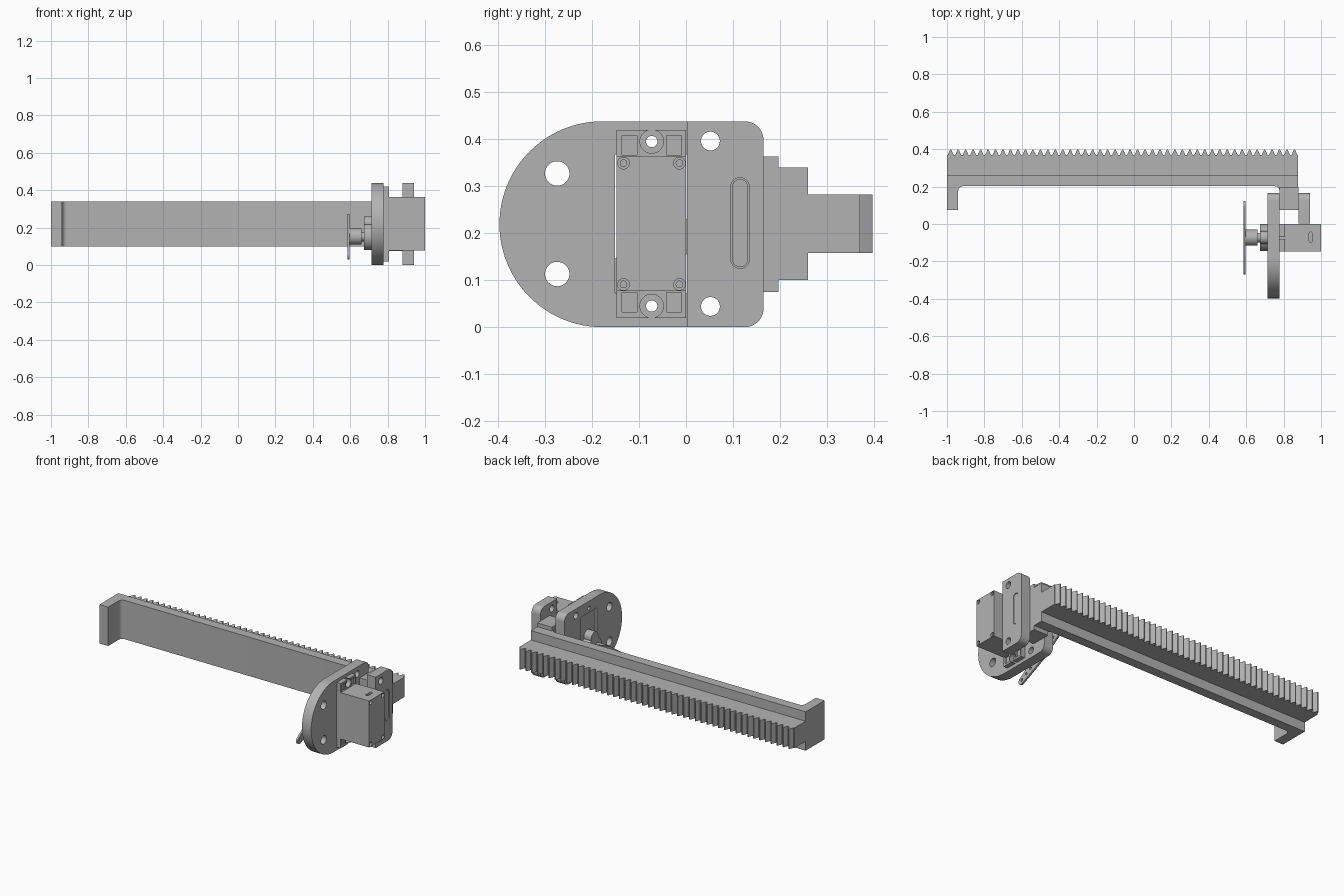
import bpy, bmesh
from math import sin, cos, pi, radians, atan2, hypot
from mathutils import Vector

cube = bpy.data.objects.get("Cube")
if cube:
    bpy.data.objects.remove(cube)

grey = bpy.data.materials.new("plain grey")
grey.use_nodes = True
grey.diffuse_color = (0.45, 0.45, 0.45, 1)
grey.node_tree.nodes["Principled BSDF"].inputs["Base Color"].default_value = (0.45, 0.45, 0.45, 1)
parts = []


def arc(c, r, start, end, n=12):
    return [(c[0] + r * cos(radians(start + (end - start) * i / n)),
             c[1] + r * sin(radians(start + (end - start) * i / n))) for i in range(n + 1)]


def circle(c, r, n=32):
    return arc(c, r, 0, 360, n)[:-1]


def rect(u0, u1, v0, v1):
    return [(u0, v0), (u1, v0), (u1, v1), (u0, v1)]


def stadium(a, b, ra, rb):
    """Outline around two round ends of radius ra and rb."""
    t = atan2(b[1] - a[1], b[0] - a[0]) * 180 / pi
    return arc(a, ra, t + 90, t + 270) + arc(b, rb, t - 90, t + 90)


def prism(name, outline, axis, lo, hi):
    """Extrude an outline: (y, z) along x, or (x, y) along z."""
    place = (lambda p: (lo, *p)) if axis == "x" else (lambda p: (*p, lo))
    bm = bmesh.new()
    face = bm.faces.new([bm.verts.new(place(p)) for p in outline])
    new = bmesh.ops.extrude_face_region(bm, geom=[face])["geom"]
    move = Vector((hi - lo, 0, 0)) if axis == "x" else Vector((0, 0, hi - lo))
    bmesh.ops.translate(bm, vec=move, verts=[v for v in new if isinstance(v, bmesh.types.BMVert)])
    bmesh.ops.recalc_face_normals(bm, faces=bm.faces)
    mesh = bpy.data.meshes.new(name)
    bm.to_mesh(mesh)
    bm.free()
    mesh.materials.append(grey)
    obj = bpy.data.objects.new(name, mesh)
    bpy.context.collection.objects.link(obj)
    parts.append(obj)
    return obj


def cut(obj, outline, axis, lo, hi):
    """Cut a prism out of an object."""
    tool = prism("cutter", outline, axis, lo, hi)
    tool.hide_render = True
    parts.remove(tool)
    mod = obj.modifiers.new("cut", "BOOLEAN")
    mod.operation, mod.solver, mod.object = "DIFFERENCE", "EXACT", tool
    graph = bpy.context.evaluated_depsgraph_get()
    graph.update()
    mesh = bpy.data.meshes.new_from_object(obj.evaluated_get(graph))
    obj.modifiers.clear()
    obj.data = mesh
    bpy.data.objects.remove(tool)


MID = 0.22           # mirror height of the mount and motor
SHAFT = (-0.073, 0.152)
sides = (-1, 1)

# Rack bar with a hooked foot at each end
prism("rack_bar", [(-1, 0.26), (-1, 0.075), (-0.94, 0.075)]
      + arc((-0.915, 0.177), 0.025, 180, 90, 6)
      + arc((0.753, 0.177), 0.025, 90, 0, 6)
      + [(0.778, 0.075), (0.878, 0.075), (0.878, 0.26)], "z", 0.10, 0.34)
prism("rack_foot", rect(0.075, 0.197, 0.075, 0.363), "x", 0.779, 0.879)

# Row of teeth
count = 47
pitch = 1.878 / count
teeth = [(-1, 0.255)]
for i in range(count):
    x = -1 + i * pitch
    teeth += [(x + pitch * f, y) for f, y in
              ((0.02, 0.37), (0.12, 0.37), (0.37, 0.393), (0.43, 0.397),
               (0.57, 0.397), (0.63, 0.393), (0.88, 0.37))]
teeth += [(0.878, 0.37), (0.878, 0.255)]
prism("rack_teeth", teeth, "z", 0.158, 0.282)

# Round-nosed mounting plate
corners = arc((0.125, 0.04), 0.04, -90, 0) + arc((0.125, 0.398), 0.04, 0, 90)
plate = prism("mount_plate", arc((-0.178, 0.219), 0.219, 90, 270, 48) + corners,
              "x", 0.715, 0.778)
cut(plate, rect(-0.151, 0.002, 0.073, 0.367), "x", 0.7, 0.8)

# Clamp plate on the far side of the rack foot
clamp = prism("clamp_plate", [(0.002, 0.438), (0.002, 0)] + corners, "x", 0.88, 0.94)
slot = stadium((0.115, 0.145), (0.115, 0.298), 0.02, 0.02)
cut(clamp, slot, "x", 0.87, 0.95)
prism("clamp_tongue", stadium((0.115, 0.145), (0.115, 0.298), 0.017, 0.017), "x", 0.87, 0.938)

for s in sides:
    cut(plate, circle((-0.274, MID + s * 0.107), 0.026), "x", 0.7, 0.8)
    cut(plate, circle((-0.073, MID + s * 0.175), 0.012), "x", 0.7, 0.8)
    for body in (plate, clamp):
        cut(body, circle((0.052, MID + s * 0.176), 0.02), "x", 0.7, 0.95)

# Motor case with screw pockets and a cable slot
case = prism("motor_case", rect(-0.148, 0, 0.077, 0.364), "x", 0.725, 1.0)
cut(case, stadium((0.945, -0.088), (0.945, -0.052), 0.009, 0.009), "z", 0.345, 0.38)
for s in sides:
    for y in (-0.133, -0.014):
        spot = (y, MID + s * 0.129)
        cut(case, circle(spot, 0.0125, 20), "x", 0.98, 1.01)
        prism("case_screw", circle(spot, 0.008, 20), "x", 0.97, 0.99)

# Motor ears with open screw notches and shallow pockets
for s, label in zip(sides, ("lower", "upper")):
    inner, outer = sorted((MID + s * 0.14, MID + s * 0.2))
    ear = prism(label + "_motor_ear", rect(-0.148, 0, inner, outer), "x", 0.779, 0.806)
    hole = MID + s * 0.175
    cut(ear, circle((-0.073, hole), 0.025), "x", 0.77, 0.82)
    gap = sorted((hole, MID + s * 0.21))
    cut(ear, rect(-0.08, -0.066, *gap), "x", 0.77, 0.82)
    pocket = sorted((MID + s * 0.146, MID + s * 0.188))
    for y in (-0.136, -0.042):
        cut(ear, rect(y, y + 0.032, *pocket), "x", 0.797, 0.82)

# Gear tower, shaft and hub
prism("gear_tower", circle(SHAFT, 0.072, 40), "x", 0.675, 0.73)
prism("idler_tower", circle((SHAFT[0], 0.225), 0.035), "x", 0.675, 0.73)
prism("output_shaft", circle(SHAFT, 0.025, 24), "x", 0.6, 0.69)
prism("horn_hub", circle(SHAFT, 0.043), "x", 0.594, 0.66)

# Tilted two-armed horn, tapered towards its tips
step = Vector((0.175, 0.1))
hub = Vector(SHAFT)
for s, label in zip(sides, ("lower", "upper")):
    tip = hub + step * s
    arm = prism(label + "_horn_arm", stadium(hub, tip, 0.04, 0.022), "x", 0.586, 0.597)
    for f in (0.55, 0.75, 0.97):
        cut(arm, circle(hub + step * s * f, 0.008, 16), "x", 0.57, 0.61)

for obj in parts:
    bpy.ops.object.select_all(action="DESELECT")
    obj.select_set(True)
    bpy.context.view_layer.objects.active = obj
    bpy.ops.object.shade_smooth_by_angle(angle=radians(30))
